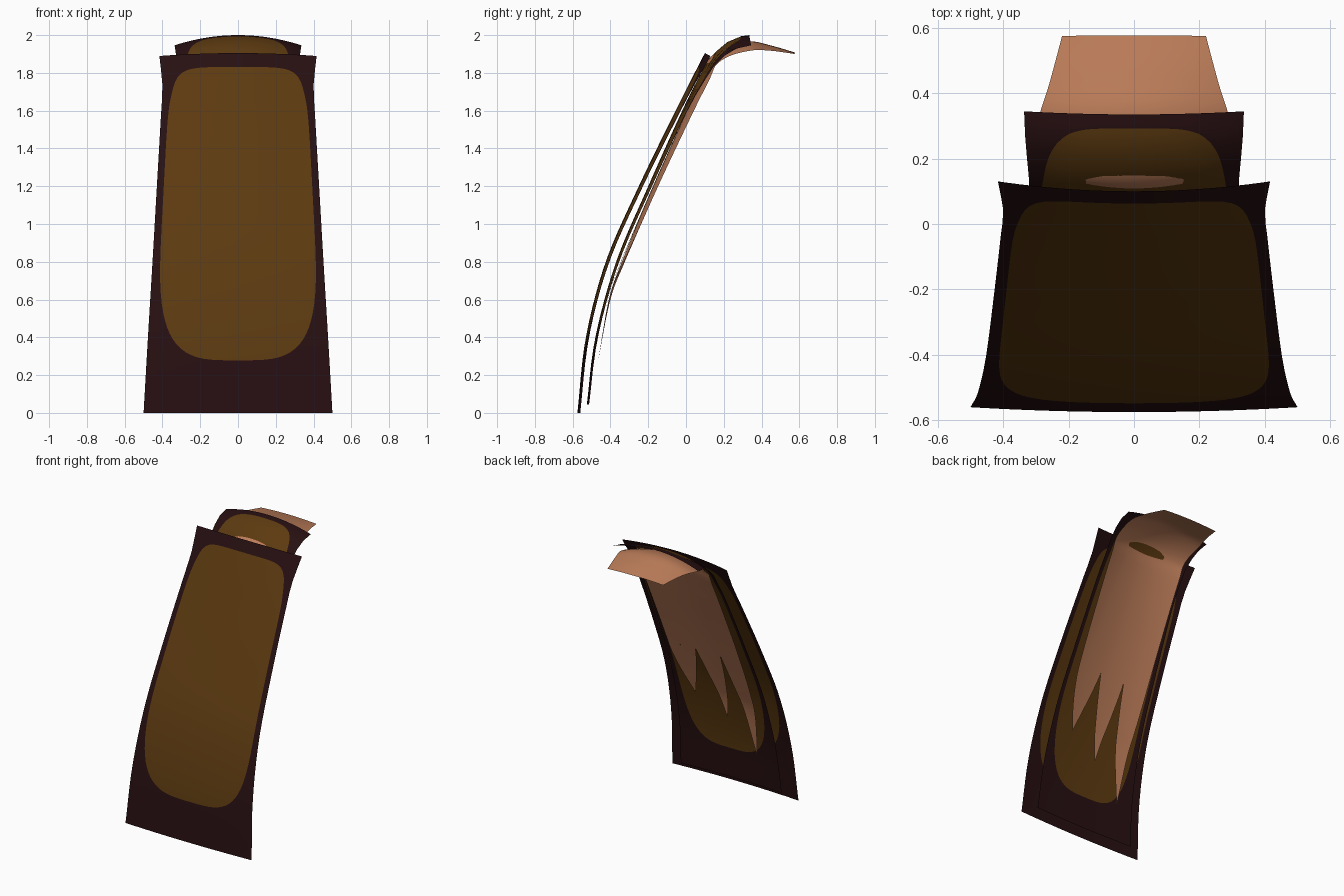
import bpy
from mathutils import Vector

if "Cube" in bpy.data.objects:
    bpy.data.objects.remove(bpy.data.objects["Cube"], do_unlink=True)


def make_material(name, rgb):
    mat = bpy.data.materials.new(name)
    mat.use_nodes = True
    color = (*rgb, 1.0)
    mat.diffuse_color = color
    mat.node_tree.nodes["Principled BSDF"].inputs["Base Color"].default_value = color
    return mat


dark = make_material("dark_maroon", (0.020, 0.0048, 0.0056))
brown = make_material("deep_brown", (0.107, 0.042, 0.0052))
tan = make_material("warm_tan", (0.51, 0.207, 0.102))


class Sheet:
    """Bent surface: spine points hold y, z, half width and sideways bow."""

    def __init__(self, points, steps=24):
        pts = [Vector(p) for p in points]
        pts = [2 * pts[0] - pts[1]] + pts + [2 * pts[-1] - pts[-2]]
        self.samples = []
        for a, b, c, d in zip(pts, pts[1:], pts[2:], pts[3:]):
            for i in range(steps):
                t = i / steps
                self.samples.append(0.5 * (2 * b + (c - a) * t
                                           + (2 * a - 5 * b + 4 * c - d) * t ** 2
                                           + (3 * b - a - 3 * c + d) * t ** 3))
        self.samples.append(pts[-2])
        self.dist = [0.0]
        for p, q in zip(self.samples, self.samples[1:]):
            self.dist.append(self.dist[-1] + (q.xy - p.xy).length)

    def at(self, v):
        target = min(max(v, 0), 1) * self.dist[-1]
        i = 0
        while i < len(self.dist) - 2 and self.dist[i + 1] < target:
            i += 1
        p, q = self.samples[i], self.samples[i + 1]
        t = (target - self.dist[i]) / (self.dist[i + 1] - self.dist[i])
        return p.lerp(q, t), (q.xy - p.xy).normalized()

    def v_at_height(self, z):
        i = next(i for i, p in enumerate(self.samples) if p.y >= z)
        return self.dist[i] / self.dist[-1]

    def point(self, u, v):
        p, tangent = self.at(v)
        drop = p.w * u * u
        return (u * p.z, p.x + tangent.y * drop, p.y - tangent.x * drop)


def make_object(name, verts, faces, materials, slots=None):
    mesh = bpy.data.meshes.new(name)
    mesh.from_pydata(verts, [], faces)
    for mat in materials:
        mesh.materials.append(mat)
    if slots:
        for face, slot in zip(mesh.polygons, slots):
            face.material_index = slot
    mesh.shade_smooth()
    obj = bpy.data.objects.new(name, mesh)
    bpy.context.collection.objects.link(obj)
    return obj


def bordered_panel(name, sheet, low, high, round_low, round_high, wide=0.915):
    """Sheet with a rounded brown field inside a dark border."""
    n, inner, border = 24, 12, 4
    side = [-1 + 2 * i / n for i in range(n)]
    square = ([(s, -1) for s in side] + [(1, s) for s in side]
              + [(-s, 1) for s in side] + [(-1, -s) for s in side])
    mid, half = (low + high) / 2, (high - low) / 2
    verts, faces, slots = [sheet.point(0, mid)], [], []
    count = len(square)
    for ring in range(1, inner + border + 1):
        for x, y in square:
            power = round_high if y > 0 else round_low
            r = (abs(x) ** power + abs(y) ** power) ** (-1 / power)
            field = Vector((wide * x * r, mid + half * y * r))
            if ring <= inner:
                uv = Vector((0, mid)).lerp(field, ring / inner)
            else:
                uv = field.lerp(Vector((x, (y + 1) / 2)), (ring - inner) / border)
            verts.append(sheet.point(*uv))
    for k in range(count):
        faces.append((0, 1 + k, 1 + (k + 1) % count))
        slots.append(1)
    for ring in range(inner + border - 1):
        a, b = 1 + ring * count, 1 + (ring + 1) * count
        for k in range(count):
            j = (k + 1) % count
            faces.append((a + k, b + k, b + j, a + j))
            slots.append(1 if ring < inner - 1 else 0)
    return make_object(name, verts, faces, [dark, brown], slots)


# Outer panel
outer = Sheet([(-0.575, 0, 0.5, 0.015), (-0.53, 0.4, 0.477, 0.016),
               (-0.425, 0.8, 0.453, 0.018), (-0.25, 1.2, 0.43, 0.02),
               (-0.055, 1.6, 0.407, 0.024), (0.015, 1.74, 0.4, 0.028),
               (0.1, 1.905, 0.416, 0.034)])
bordered_panel("outer_panel", outer, 0.137, 0.96, 3.7, 7)

# Middle panel, curling over at the top
middle = Sheet([(-0.525, 0.045, 0.4, 0.012), (-0.48, 0.4, 0.382, 0.013),
                (-0.37, 0.8, 0.363, 0.015), (-0.2, 1.2, 0.344, 0.018),
                (-0.02, 1.6, 0.325, 0.025), (0.07, 1.78, 0.32, 0.035),
                (0.125, 1.875, 0.323, 0.043), (0.2, 1.95, 0.33, 0.05),
                (0.27, 1.988, 0.334, 0.055), (0.335, 2.0, 0.336, 0.055)])
bordered_panel("middle_panel", middle, 0.1, 0.98, 3.7, 5)

# Inner lining: body with a rear hook, split into three claws below
lining = Sheet([(-0.475, 0.27, 0.285, 0.012), (-0.415, 0.6, 0.285, 0.016),
                (-0.345, 0.8, 0.287, 0.02), (-0.175, 1.2, 0.29, 0.025),
                (0.005, 1.6, 0.29, 0.033), (0.085, 1.78, 0.29, 0.042),
                (0.122, 1.875, 0.29, 0.05), (0.21, 1.937, 0.29, 0.052),
                (0.335, 1.967, 0.288, 0.05), (0.45, 1.945, 0.255, 0.028),
                (0.577, 1.908, 0.22, 0.008)])


def strip(name, left, right, rows, columns):
    """Grid between two edges, each a function of t giving (u, v)."""
    verts, faces = [], []
    for r in range(rows + 1):
        a, b = Vector(left(r / rows)), Vector(right(r / rows))
        verts += [lining.point(*a.lerp(b, c / columns)) for c in range(columns + 1)]
    w = columns + 1
    for r in range(rows):
        for c in range(columns):
            i = r * w + c
            faces.append((i, i + 1, i + w + 1, i + w))
    return make_object(name, verts, faces, [tan])


split = lining.v_at_height(1.05)
strip("lining_body", lambda t: (-1, split + (1 - split) * t),
      lambda t: (1, split + (1 - split) * t), 60, 24)


def claw(name, left, right, tip, height, bulge_left, bulge_right):
    end = lining.v_at_height(height)

    def edge(start, bulge):
        return lambda t: (start + (tip - start) * (1 - t) ** bulge,
                          end + (split - end) * t)
    strip(name, edge(left, bulge_left), edge(right, bulge_right), 24, 6)


claw("long_claw", -1, -0.37, -0.84, 0.275, 2.2, 1.15)
claw("middle_claw", -0.37, 0.31, -0.09, 0.5, 1.4, 1.1)
claw("short_claw", 0.31, 1, 0.7, 0.65, 1.2, 1.8)
